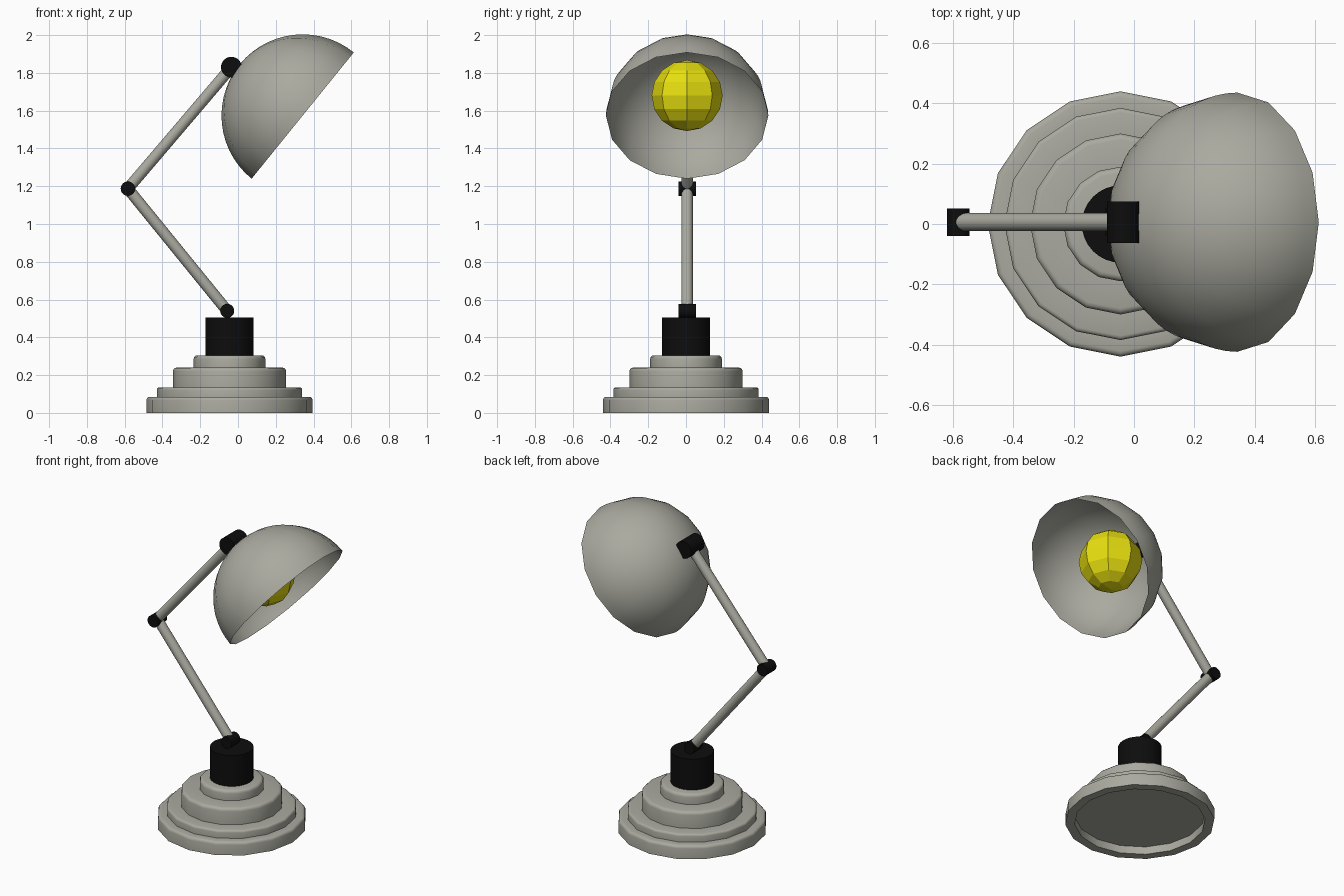
import bpy, bmesh, math
from mathutils import Vector

if "Cube" in bpy.data.objects:
    bpy.data.objects.remove(bpy.data.objects["Cube"], do_unlink=True)


def material(name, r, g, b):
    m = bpy.data.materials.new(name)
    m.use_nodes = True
    m.diffuse_color = (r, g, b, 1)
    m.node_tree.nodes["Principled BSDF"].inputs["Base Color"].default_value = (r, g, b, 1)
    return m


GREY = material("warm grey", 0.40, 0.40, 0.35)
BLACK = material("black", 0.004, 0.004, 0.004)
YELLOW = material("bulb yellow", 0.80, 0.74, 0.005)


def finish(bm, name, mat, smooth=True):
    mesh = bpy.data.meshes.new(name)
    bm.to_mesh(mesh)
    bm.free()
    mesh.materials.append(mat)
    obj = bpy.data.objects.new(name, mesh)
    bpy.context.collection.objects.link(obj)
    if smooth:
        bpy.ops.object.select_all(action='DESELECT')
        obj.select_set(True)
        bpy.context.view_layer.objects.active = obj
        bpy.ops.object.shade_smooth_by_angle(angle=math.radians(35))
    return obj


def lathe(name, profile, mat, sides=16):
    """Spin a list of (radius, height) points around z."""
    bm = bmesh.new()
    verts = [bm.verts.new((r, 0, z)) for r, z in profile]
    edges = [bm.edges.new(pair) for pair in zip(verts, verts[1:])]
    bmesh.ops.spin(bm, geom=verts + edges, axis=(0, 0, 1), cent=(0, 0, 0),
                   angle=math.tau, steps=sides, use_merge=True)
    bmesh.ops.remove_doubles(bm, verts=bm.verts, dist=1e-4)
    bmesh.ops.recalc_face_normals(bm, faces=bm.faces)
    return finish(bm, name, mat)


def rod(name, start, end, radius, mat, sides=32):
    """Cylinder between two points."""
    a, b = Vector(start), Vector(end)
    bm = bmesh.new()
    bmesh.ops.create_cone(bm, cap_ends=True, segments=sides, radius1=radius,
                          radius2=radius, depth=(b - a).length)
    obj = finish(bm, name, mat)
    obj.location = (a + b) / 2
    obj.rotation_euler = (b - a).to_track_quat('Z', 'Y').to_euler()
    return obj


BASE_X = -0.045
ARM_Y = 0.006

# Stepped base with rounded tier edges and a recessed underside
profile = [(0, 0.05), (0.385, 0.05), (0.385, 0), (0.44, 0)]
for radius, top, edge in [(0.44, 0.085, 0.018), (0.385, 0.135, 0.014),
                          (0.30, 0.24, 0.02), (0.19, 0.305, 0.02)]:
    if radius < 0.44:
        profile.append((radius, profile[-1][1]))
    for i in range(4):
        t = math.pi / 2 * i / 3
        profile.append((radius - edge + edge * math.cos(t), top - edge + edge * math.sin(t)))
profile.append((0, 0.305))
lathe("stepped_base", profile, GREY).location.x = BASE_X

# Black collar
rod("collar", (BASE_X, 0, 0.30), (BASE_X, 0, 0.505), 0.128, BLACK)

# Joints
joints = {
    "lower_joint": ((-0.057, 0.54), 0.037, 0.046),
    "elbow_joint": ((-0.583, 1.187), 0.038, 0.046),
    "upper_joint": ((-0.035, 1.83), 0.055, 0.069),
}
for name, ((x, z), radius, half) in joints.items():
    rod(name, (x, ARM_Y - half, z), (x, ARM_Y + half, z), radius, BLACK)

# Arms between the joints
points = [Vector((x, ARM_Y, z)) for (x, z), _, _ in joints.values()]
for name, a, b in zip(("lower_arm", "upper_arm"), points, points[1:]):
    rod(name, a, b, 0.03, GREY)

# Open hemispherical shade
R, STEPS = 0.43, 14
dome = [(R * math.cos(math.pi / 2 * i / STEPS), R * math.sin(math.pi / 2 * i / STEPS))
        for i in range(STEPS + 1)]
shade = lathe("shade", dome, GREY)
shade.location = (0.3425, ARM_Y, 1.574)
shade.rotation_euler.y = -math.atan2(0.777, 0.629)

# Faceted bulb
bm = bmesh.new()
bmesh.ops.create_uvsphere(bm, u_segments=8, v_segments=8, radius=0.188)
bulb = finish(bm, "bulb", YELLOW, smooth=False)
bulb.location = (0.185, ARM_Y, 1.68)
